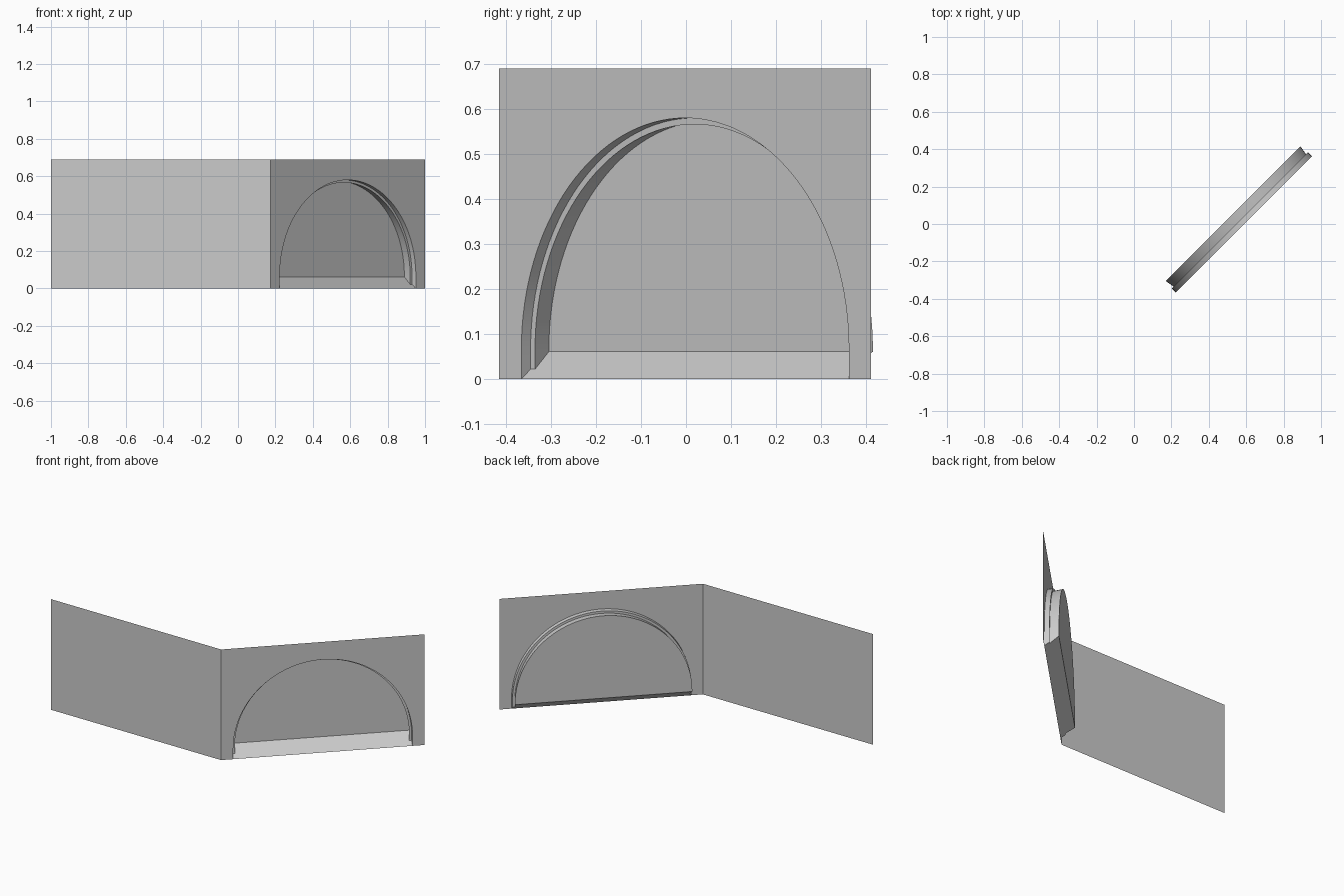
import bpy, bmesh, math
from mathutils import Vector

if "Cube" in bpy.data.objects:
    bpy.data.objects.remove(bpy.data.objects["Cube"])

H = 0.69                       # wall height
HALF = 0.413 * math.sqrt(2)    # half length of the diagonal wall
CENTRE = Vector((0.587, -0.002, 0))
ALONG = Vector((1, 1, 0)).normalized()
INTO = Vector((-1, 1, 0)).normalized()
SPRING = 0.0655                # height where the arch starts to curve
DEPTH = 0.081
SLOPE = 0.061 / DEPTH          # rise of the sill towards the back
SEG = 64


def place(u, d, z):
    return CENTRE + ALONG * u + INTO * d + Vector((0, 0, z))


def arch(bm, r, d):
    """Stilted arch outline at depth d, standing on the sloping sill."""
    pts = [(-r, SLOPE * d)]
    for i in range(SEG + 1):
        a = math.pi * (1 - i / SEG)
        pts.append((r * math.cos(a), SPRING + r * math.sin(a)))
    pts.append((r, SLOPE * d))
    return [bm.verts.new(place(u, d, z)) for u, z in pts]


def finish(bm, name, smooth=False):
    mesh = bpy.data.meshes.new(name)
    bm.to_mesh(mesh)
    bm.free()
    ob = bpy.data.objects.new(name, mesh)
    bpy.context.collection.objects.link(ob)
    if smooth:
        bpy.ops.object.select_all(action='DESELECT')
        ob.select_set(True)
        bpy.context.view_layer.objects.active = ob
        bpy.ops.object.shade_smooth_by_angle(angle=math.radians(30))
    return ob


# plain side wall
bm = bmesh.new()
y = CENTRE.y - 0.413
xc = CENTRE.x - 0.413
bm.faces.new([bm.verts.new(p) for p in
              ((-1, y, 0), (xc, y, 0), (xc, y, H), (-1, y, H))])
finish(bm, "side_wall")

# diagonal wall with an arched opening
bm = bmesh.new()
opening = arch(bm, 0.5145, 0)
corners = [bm.verts.new(place(u, 0, z)) for u, z in
           ((HALF, 0), (HALF, H), (-HALF, H), (-HALF, 0))]
face = bm.faces.new(opening + corners)
face.normal_update()
if face.normal.dot(INTO) > 0:
    face.normal_flip()
bmesh.ops.triangulate(bm, faces=[face])
finish(bm, "arched_wall")

# stepped reveal of the niche: (radius, depth) from front to back
bm = bmesh.new()
loops = [arch(bm, r, d) for r, d in
         ((0.5145, 0), (0.5145, 0.029), (0.5005, 0.029), (0.509, DEPTH))]
for a, b in zip(loops, loops[1:]):
    for i in range(len(a) - 1):
        bm.faces.new((a[i], a[i + 1], b[i + 1], b[i]))
finish(bm, "niche_reveal", True)

# flat back of the niche
bm = bmesh.new()
bm.faces.new(arch(bm, 0.509, DEPTH)[::-1])
bmesh.ops.recalc_face_normals(bm, faces=bm.faces)
for f in bm.faces:
    if f.normal.dot(INTO) > 0:
        f.normal_flip()
finish(bm, "niche_back")

# sloping sill, following the stepped sides
bm = bmesh.new()
side = [(0.5145, 0), (0.5145, 0.029), (0.5005, 0.029), (0.509, DEPTH)]
outline = side + [(-r, d) for r, d in reversed(side)]
sill = bm.faces.new([bm.verts.new(place(u, d, SLOPE * d)) for u, d in outline])
sill.normal_update()
if sill.normal.z < 0:
    sill.normal_flip()
finish(bm, "niche_sill")
